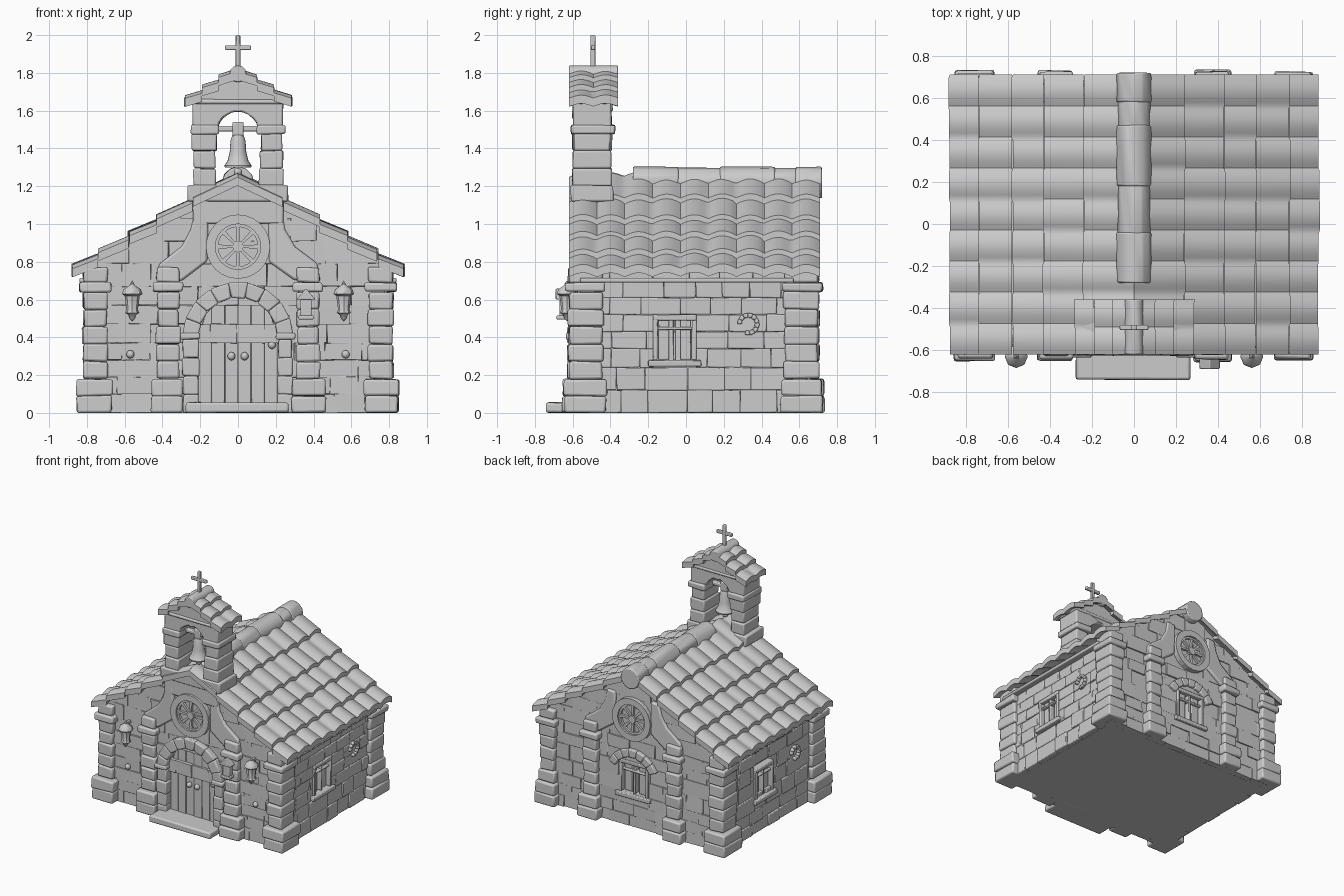
import bpy, bmesh, math, random
from mathutils import Matrix, Vector

random.seed(4)
cube = bpy.data.objects.get("Cube")
if cube:
    bpy.data.objects.remove(cube)

stone = bpy.data.materials.new("grey_stone")
stone.use_nodes = True
stone.diffuse_color = (0.6, 0.6, 0.6, 1)
stone.node_tree.nodes["Principled BSDF"].inputs["Base Color"].default_value = (0.6, 0.6, 0.6, 1)
SLOPE = 0.58
I = Matrix.Identity(4)


def finish(name, bm, M=I, bevel=0.008, jitter=0.0):
    for v in bm.verts:
        v.co += Vector([random.uniform(-jitter, jitter) for _ in range(3)])
        v.co.z = max(v.co.z, 0)
    bmesh.ops.recalc_face_normals(bm, faces=bm.faces[:])
    bm.transform(M)
    me = bpy.data.meshes.new(name)
    bm.to_mesh(me)
    bm.free()
    me.materials.append(stone)
    ob = bpy.data.objects.new(name, me)
    bpy.context.collection.objects.link(ob)
    bpy.ops.object.select_all(action='DESELECT')
    ob.select_set(True)
    bpy.context.view_layer.objects.active = ob
    bpy.ops.object.shade_smooth_by_angle(angle=math.radians(40))
    if bevel:
        mod = ob.modifiers.new("soft_edges", 'BEVEL')
        mod.width, mod.segments, mod.limit_method = bevel, 2, 'ANGLE'
    return ob


def box(bm, x0, x1, y0, y1, z0, z1):
    m = Matrix.Translation(((x0 + x1) / 2, (y0 + y1) / 2, (z0 + z1) / 2))
    bmesh.ops.create_cube(bm, size=1, matrix=m @ Matrix.Diagonal((abs(x1 - x0), abs(y1 - y0), z1 - z0, 1)))


def prism(bm, pts, y0, y1):
    """Outline in x and z, pushed from y0 to y1."""
    f = bm.faces.new([bm.verts.new((x, y0, z)) for x, z in pts])
    new = bmesh.ops.extrude_face_region(bm, geom=[f])["geom"]
    bmesh.ops.translate(bm, vec=(0, y1 - y0, 0), verts=[g for g in new if isinstance(g, bmesh.types.BMVert)])


def arc(cx, cz, r, a0, a1, n):
    return [(cx + r * math.cos(math.radians(a0 + (a1 - a0) * i / n)),
             cz + r * math.sin(math.radians(a0 + (a1 - a0) * i / n))) for i in range(n + 1)]


def ring(bm, cx, cz, r0, r1, y0, y1, a0, a1, n):
    inner, outer = arc(cx, cz, r0, a0, a1, n), arc(cx, cz, r1, a0, a1, n)
    for i in range(n):
        prism(bm, [inner[i], outer[i], outer[i + 1], inner[i + 1]], y0, y1)


def lathe(bm, x, y, profile, n=12):
    verts = [bm.verts.new((x + r, y, z)) for r, z in profile]
    edges = [bm.edges.new(p) for p in zip(verts, verts[1:])]
    bmesh.ops.spin(bm, geom=verts + edges, cent=(x, y, 0), axis=(0, 0, 1), angle=math.tau, steps=n)
    bmesh.ops.remove_doubles(bm, verts=bm.verts[:], dist=0.0008)


def courses(bm, x0, x1, y0, y1, z0, z1, n):
    """A pier of stacked stones with slightly varied widths."""
    h = (z1 - z0) / n
    for i in range(n):
        e = random.uniform(-0.006, 0.006)
        box(bm, x0 - e, x1 + e, y0 - e, y1 + e, z0 + i * h, z0 + (i + 1) * h)


def wall(bm, u0, u1, top, depth, holes):
    """Random stone courses leaving rectangular holes free."""
    z = 0
    while z < top - 0.01:
        h = min(random.choice((0.09, 0.1, 0.12)), top - z)
        u = u0
        while u < u1 - 0.01:
            w = min(random.uniform(0.13, 0.24), u1 - u)
            spans = [(u, u + w)]
            for a, b, c, d in holes:
                if c < z + h / 2 < d:
                    spans = [s for p, q in spans for s in ((p, min(q, a)), (max(p, b), q)) if s[1] - s[0] > 0.01]
            for p, q in spans:
                box(bm, p, q, -depth + 0.08, -depth + random.uniform(-0.007, 0.006), z, z + h)
            u += w
        z += h


def tiles(name, ridge, breaks, y0, y1, cols, wave):
    """Overlapping rows of barrel tiles on both slopes."""
    bm = bmesh.new()
    n = cols * 8
    for side in (-1, 1):
        for xa, xb in zip(breaks, breaks[1:]):
            lift = [random.uniform(-0.005, 0.005) for _ in range(cols + 1)]
            grid = []
            for i in range(n + 1):
                y = y0 + (y1 - y0) * i / n
                bump = wave * abs(math.sin(math.pi * i / 8)) + lift[i // 8] - wave
                xo = xb + lift[i // 8]
                grid.append([bm.verts.new((side * xa, y, ridge - SLOPE * xa + bump - 0.018)),
                             bm.verts.new((side * xo, y, ridge - SLOPE * xo + bump + 0.008))])
            faces = [bm.faces.new((a[0], a[1], b[1], b[0])) for a, b in zip(grid, grid[1:])]
            new = bmesh.ops.extrude_face_region(bm, geom=faces)["geom"]
            bmesh.ops.translate(bm, vec=(0, 0, -0.045), verts=[g for g in new if isinstance(g, bmesh.types.BMVert)])
    finish(name, bm, bevel=0)


# Core of the building
bm = bmesh.new()
prism(bm, [(-0.75, 0), (0.75, 0), (0.75, 0.8), (0, 1.23), (-0.75, 0.8)], -0.53, 0.61)
finish("building_core", bm, bevel=0)


def gable(side, M, front):
    # Stone wall trimmed to the roof slopes
    bm = bmesh.new()
    holes = [(-0.25, 0.25, 0, 0.42), (-0.23, 0.23, 0.42, 0.53), (-0.15, 0.15, 0.53, 0.62)] if front \
        else [(-0.13, 0.13, 0.27, 0.55)]
    wall(bm, -0.78, 0.78, 1.3, 0.62, holes)
    for s in (-1, 1):
        bmesh.ops.bisect_plane(bm, geom=bm.verts[:] + bm.edges[:] + bm.faces[:], plane_co=(0, 0, 1.24),
                               plane_no=(s * SLOPE, 0, 1), clear_outer=True)
    finish(side + "_wall", bm, M, 0.006, 0.003)
    # Piers, plinths, capitals and curved ramps
    bm = bmesh.new()
    for s in (-1, 1):
        for a, b, d, inner in ((0.69, 0.82, 0.66, 0.48), (0.31, 0.43, 0.665, 0.5)):
            courses(bm, s * (a - 0.02) if s > 0 else -b - 0.03, b + 0.03 if s > 0 else -a + 0.02,
                    -d - 0.025, -inner + 0.02, 0, 0.18, 2)
            courses(bm, min(s * a, s * b), max(s * a, s * b), -d, -inner, 0.18, 0.64, 5)
            box(bm, s * (a - 0.02), s * (b + 0.02), -d - 0.02, -inner + 0.01, 0.64, 0.69)
            box(bm, s * a, s * b, -d, -inner, 0.69, 0.77)
        prism(bm, [(s * x, z) for x, z in ((0.44, 0.7), (0.42, 0.79), (0.3, 0.88), (0.25, 0.97), (0.23, 1.06),
                                          (0.16, 1.06), (0.16, 0.8), (0.3, 0.7))], -0.64, -0.55)
    finish(side + "_piers", bm, M, 0.012, 0.004)
    # Rose window
    bm = bmesh.new()
    ring(bm, 0, 0.88, 0.12, 0.17, -0.66, -0.57, 0, 360, 24)
    ring(bm, 0, 0.88, 0.105, 0.125, -0.645, -0.57, 0, 360, 24)
    prism(bm, arc(0, 0.88, 0.12, 0, 345, 23), -0.625, -0.57)
    prism(bm, arc(0, 0.88, 0.03, 0, 330, 11), -0.65, -0.57)
    for k in range(8):
        c, s = math.cos(k * math.pi / 4), math.sin(k * math.pi / 4)
        prism(bm, [(r * c - t * s, 0.88 + r * s + t * c) for r, t in
                   ((0.02, 0.006), (0.02, -0.006), (0.115, -0.012), (0.115, 0.012))], -0.643, -0.57)
    bmesh.ops.remove_doubles(bm, verts=bm.verts[:], dist=0.0001)
    finish(side + "_rose_window", bm, M, 0)


def window(name, M, u, d, w, z0, z1):
    bm = bmesh.new()
    for s in (-1, 1):
        box(bm, u + s * w, u + s * (w - 0.025), -d - 0.012, -d + 0.07, z0, z1)
        box(bm, u + s * 0.03, u + s * (w - 0.03), -d + 0.02, -d + 0.08, z0, z1 - 0.02)
    box(bm, u - 0.008, u + 0.008, -d, -d + 0.07, z0, z1)
    box(bm, u - w, u + w, -d, -d + 0.07, (z0 + z1) / 2 + 0.04, (z0 + z1) / 2 + 0.055)
    box(bm, u - w, u + w, -d - 0.015, -d + 0.07, z1 - 0.03, z1)
    box(bm, u - w - 0.025, u + w + 0.025, -d - 0.03, -d + 0.05, z0 - 0.035, z0)
    finish(name, bm, M, 0.006, 0.002)


def turned(angle):
    return Matrix.Translation((0, 0.04, 0)) @ Matrix.Rotation(math.radians(angle), 4, 'Z')


front, back = turned(0), turned(180)
gable("front", front, True)
gable("back", back, False)

# Back window with its arched hood
window("back_window", back, 0, 0.62, 0.13, 0.27, 0.53)
bm = bmesh.new()
ring(bm, 0, 0.4, 0.17, 0.235, -0.65, -0.55, 25, 155, 7)
prism(bm, arc(0, 0.4, 0.18, 40, 140, 8), -0.625, -0.55)
finish("back_window_hood", bm, back, 0.008)

# Side walls with window, niche and cornice
for name, M in (("left", turned(90)), ("right", turned(-90))):
    bm = bmesh.new()
    wall(bm, -0.6, 0.6, 0.76, 0.79, [(-0.21, 0.01, 0.28, 0.5)])
    finish(name + "_wall", bm, M, 0.006, 0.003)
    window(name + "_window", M, -0.1, 0.79, 0.115, 0.28, 0.52)
    bm = bmesh.new()
    ring(bm, 0.29, 0.47, 0.035, 0.06, -0.815, -0.76, -110, 180, 10)
    finish(name + "_niche", bm, M, 0.006)
    bm = bmesh.new()
    box(bm, -0.6, 0.53, -0.84, -0.74, 0.69, 0.715)
    finish(name + "_cornice", bm, M)

# Door planks, arch, jambs, imposts and step
bm = bmesh.new()
for i in range(6):
    x0, x1 = -0.21 + i * 0.07, -0.21 + (i + 1) * 0.07
    top = [(x, 0.4 + math.sqrt(max(0, 0.21 ** 2 - x * x))) for x in (x1, (x0 + x1) / 2, x0)]
    prism(bm, [(x0, 0.04), (x1, 0.04)] + top, -0.56 - 0.004 * (i % 2), -0.5)
finish("door_planks", bm, bevel=0.005)
bm = bmesh.new()
ring(bm, 0, 0.4, 0.21, 0.295, -0.625, -0.52, 0, 180, 9)
for s in (-1, 1):
    courses(bm, min(s * 0.21, s * 0.29), max(s * 0.21, s * 0.29), -0.62, -0.52, 0, 0.39, 4)
    box(bm, s * 0.2, s * 0.305, -0.635, -0.52, 0.39, 0.425)
finish("door_arch", bm, bevel=0.009, jitter=0.003)
bm = bmesh.new()
box(bm, -0.275, 0.27, -0.74, -0.52, 0, 0.055)
finish("door_step", bm, bevel=0.012, jitter=0.004)
bm = bmesh.new()
for x, z, y in ((-0.035, 0.3, -0.57), (0.035, 0.3, -0.57), (-0.57, 0.31, -0.59), (0.57, 0.31, -0.59), (0.18, 0.36, -0.57)):
    bmesh.ops.create_uvsphere(bm, u_segments=10, v_segments=6, radius=0.022, matrix=Matrix.Translation((x, y, z)))
finish("iron_knobs", bm, bevel=0)

# Wall lanterns and the small shrine
bm = bmesh.new()
for x in (-0.56, 0.56):
    lathe(bm, x, -0.63, [(0.001, 0.485), (0.015, 0.5), (0.022, 0.52), (0.038, 0.53), (0.03, 0.545), (0.04, 0.62),
                         (0.055, 0.63), (0.045, 0.655), (0.015, 0.675), (0.001, 0.7)], 8)
    box(bm, x - 0.01, x + 0.01, -0.64, -0.57, 0.665, 0.685)
finish("wall_lanterns", bm, bevel=0)
bm = bmesh.new()
box(bm, 0.33, 0.39, -0.67, -0.6, 0.51, 0.6)
prism(bm, [(0.31, 0.6), (0.41, 0.6), (0.36, 0.66)], -0.69, -0.6)
box(bm, 0.32, 0.4, -0.685, -0.6, 0.495, 0.515)
finish("small_shrine", bm, bevel=0.005)

# Main roof and ridge caps
tiles("main_roof", 1.29, [0, 0.24, 0.43, 0.58, 0.74, 0.88], -0.62, 0.71, 9, 0.022)
bm = bmesh.new()
for i, (a, b) in enumerate(((-0.28, -0.04), (-0.06, 0.2), (0.18, 0.47), (0.45, 0.6), (0.58, 0.72))):
    r = 0.078 if i % 2 else 0.084
    prism(bm, [(x, z) for x, z in arc(0, 1.22, r, 0, 330, 11)], a, b)
finish("ridge_caps", bm, bevel=0.008, jitter=0.002)

# Belfry base, posts and arched top
bm = bmesh.new()
box(bm, -0.265, 0.265, -0.61, -0.385, 1.12, 1.205)
box(bm, -0.24, 0.24, -0.6, -0.38, 1.0, 1.13)
for s in (-1, 1):
    courses(bm, min(s * 0.115, s * 0.24), max(s * 0.115, s * 0.24), -0.6, -0.395, 1.2, 1.48, 3)
    box(bm, s * 0.1, s * 0.25, -0.61, -0.375, 1.475, 1.525)
prism(bm, [(0.24, 1.5), (0.24, 1.68), (0, 1.78), (-0.24, 1.68), (-0.24, 1.5)] + arc(0, 1.48, 0.112, 180, 0, 12),
      -0.597, -0.395)
box(bm, -0.25, 0.25, -0.605, -0.39, 1.635, 1.66)
finish("belfry", bm, bevel=0.01, jitter=0.003)
tiles("belfry_roof", 1.84, [0, 0.1, 0.19, 0.285], -0.62, -0.36, 2, 0.016)
bm = bmesh.new()
prism(bm, arc(0, 1.795, 0.045, 0, 330, 11), -0.62, -0.36)
finish("belfry_ridge", bm, bevel=0.006)

# Bell, yoke and cross
bm = bmesh.new()
lathe(bm, 0, -0.5, [(0.001, 1.48), (0.03, 1.47), (0.04, 1.44), (0.044, 1.38), (0.055, 1.335), (0.072, 1.31),
                    (0.07, 1.3), (0.001, 1.315)], 20)
bmesh.ops.create_uvsphere(bm, u_segments=12, v_segments=8, radius=0.022, matrix=Matrix.Translation((0, -0.5, 1.275)))
finish("bell", bm, bevel=0)
bm = bmesh.new()
box(bm, -0.13, 0.13, -0.52, -0.48, 1.49, 1.52)
box(bm, -0.03, 0.03, -0.525, -0.475, 1.465, 1.54)
finish("bell_yoke", bm, bevel=0.008)
bm = bmesh.new()
box(bm, -0.012, 0.012, -0.505, -0.48, 1.8, 2)
box(bm, -0.068, 0.068, -0.504, -0.481, 1.92, 1.945)
finish("roof_cross", bm, bevel=0.005)
